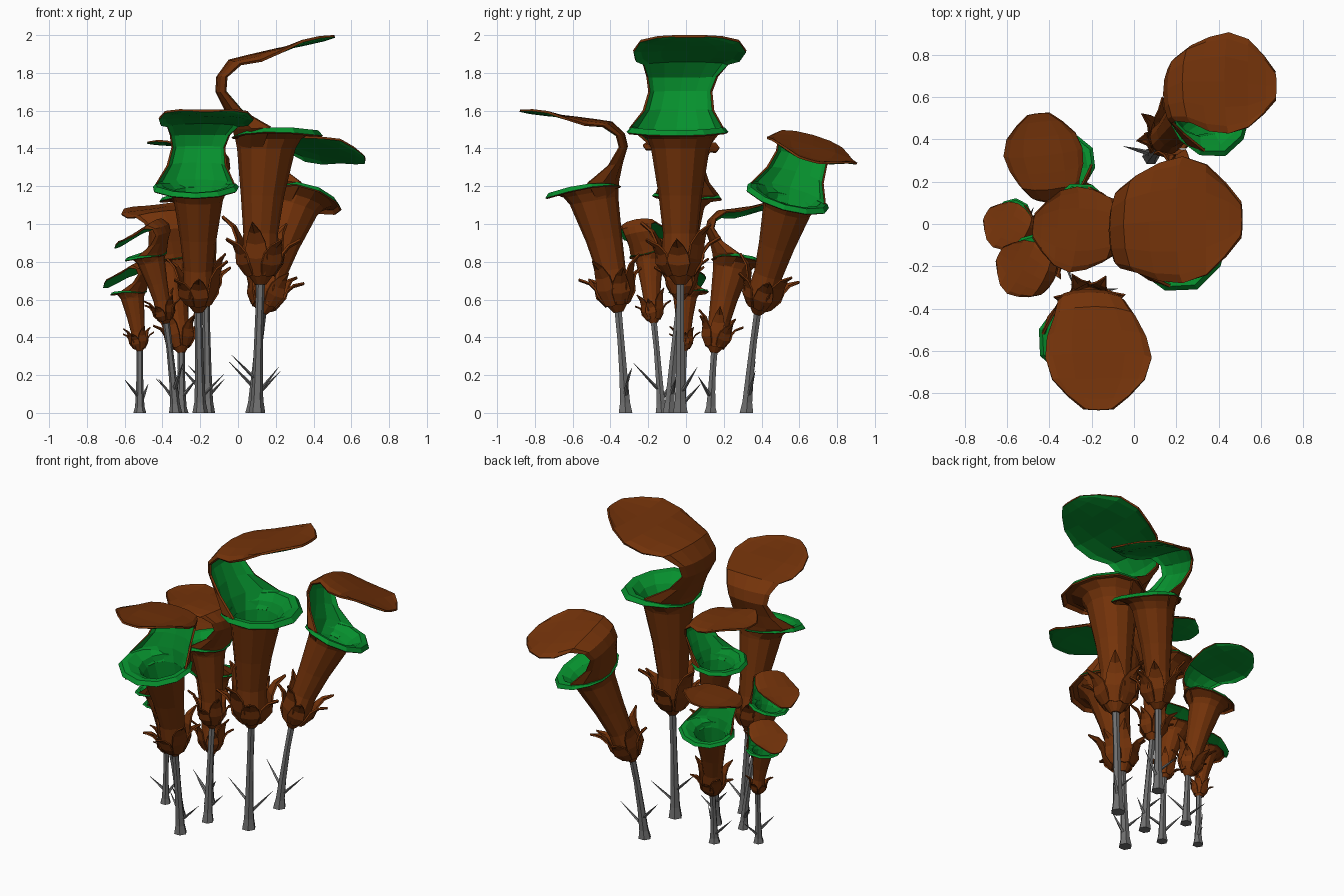
import bpy, random
from math import sin, cos, pi, radians
from mathutils import Matrix, Vector

random.seed(4)
if "Cube" in bpy.data.objects:
    bpy.data.objects.remove(bpy.data.objects["Cube"])


def material(name, color):
    m = bpy.data.materials.new(name)
    m.use_nodes = True
    m.diffuse_color = color
    m.node_tree.nodes["Principled BSDF"].inputs["Base Color"].default_value = color
    return m


BROWN = material("rust brown", (0.175, 0.033, 0.003, 1))
GREEN = material("leaf green", (0.002, 0.28, 0.027, 1))
GREY = material("stem grey", (0.16, 0.16, 0.16, 1))


def make(name, verts, faces, mats, matrix=None, thickness=0):
    me = bpy.data.meshes.new(name)
    me.from_pydata(verts, [], faces)
    me.update()
    for m in mats:
        me.materials.append(m)
    ob = bpy.data.objects.new(name, me)
    bpy.context.collection.objects.link(ob)
    if matrix:
        ob.matrix_world = matrix
    if thickness:
        # outer skin takes the first colour, inner skin the second
        mod = ob.modifiers.new("wall", "SOLIDIFY")
        mod.thickness = thickness
        mod.offset = -1
        mod.material_offset = len(mats) - 1
    return ob


def loft(rings, closed):
    """Join rows of points; closed rows give a tube facing outward."""
    n = len(rings[0])
    faces = []
    for i in range(len(rings) - 1):
        for j in range(n if closed else n - 1):
            k = (j + 1) % n
            q = (i * n + j, i * n + k, (i + 1) * n + k, (i + 1) * n + j)
            faces.append(q if closed else q[::-1])
    return [p for r in rings for p in r], faces


# Trumpet: centre offset, height, radius
TUBE = [(0, -.02, .03), (0, .04, .075), (0, .12, .098), (0, .25, .092),
        (.01, .45, .115), (.03, .70, .155), (.04, .75, .175)]
# Flared lip: height, extra radius
LIP = [(.78, .06), (.785, .095), (.76, .115)]
# Neck and hood: x, height, half width, forward wrap, edge droop, sideways shift
HOOD = [(-.12, .70, .145, .13, 0, 0), (-.15, .80, .25, .20, -.01, -.02),
        (-.19, .90, .19, .09, 0, -.01), (-.24, 1.00, .17, .05, 0, 0),
        (-.235, 1.08, .19, .05, 0, .01), (-.17, 1.17, .23, .06, .02, .03),
        (-.05, 1.20, .28, .05, .03, .04), (.08, 1.23, .30, .03, .01, .05),
        (.22, 1.255, .26, 0, -.02, .05), (.33, 1.28, .17, -.02, -.015, .05),
        (.39, 1.30, .08, -.01, 0, .05)]


def trumpet(name, matrix, sides=12):
    rings = []
    angles = [2 * pi * j / sides for j in range(sides)]
    for x, z, r in TUBE:
        rings.append([(x + r * cos(a), r * sin(a), z) for a in angles])
    for z, extra in LIP:
        ring = []
        for a in angles:
            f = min(1, max(0, .75 + .75 * cos(a)))      # no flare at the back
            r = .175 + extra * f
            lift = .06 * (1 - cos(a)) / 2 * f
            ring.append((.03 + r * cos(a), r * sin(a) - .02 * f,
                         .75 + (z - .75) * f + lift))
        rings.append(ring)
    verts, faces = loft(rings, True)
    faces.append(tuple(reversed(range(sides))))
    make(name + "_trumpet", verts, faces, [BROWN, GREEN], matrix, .012)


def hood(name, matrix, droop, across=6):
    rows = []
    for x, z, hw, wrap, edge, shift in HOOD:
        row = []
        for j in range(across + 1):
            a = (j / across * 2 - 1) * pi / 2
            px = x + wrap * (1 - cos(a))
            pz = z - edge * (1 - cos(a))
            if z > 1.1:
                pz -= droop * max(0, px + .17)
            row.append((px, shift + hw * sin(a), pz))
        rows.append(row)
    verts, faces = loft(rows, False)
    make(name + "_hood", verts, faces, [BROWN, GREEN], matrix, .014)


def calyx(name, matrix):
    """Pointed leaves that hug the base and curl outward at the tip."""
    verts, faces = [], []
    count = 7
    for i in range(count):
        a = 2 * pi * (i + random.uniform(-.2, .2)) / count
        tall = (1.0 if i % 2 else .72) * random.uniform(.9, 1.1)
        shape = [(.075, .02, .04), (.115, .12 * tall, .062),
                 (.125, .2 * tall, .052), (.155, .26 * tall, .032),
                 (.215, .31 * tall, .003)]
        rows = []
        for r, z, w in shape:
            rows.append([(r * cos(a) - t * w * sin(a), r * sin(a) + t * w * cos(a),
                          z + .01 * abs(t)) for t in (-1, 0, 1)])
        v, f = loft(rows, False)
        faces += [tuple(k + len(verts) for k in reversed(q)) for q in f]
        verts += v
    make(name + "_calyx", verts, faces, [BROWN], matrix, .012)


def stem(name, foot, top, size):
    """Bent stem with a flared foot and a few upright thorns."""
    foot = Vector((*foot, 0))
    top = Vector(top)

    def at(t):
        bend = foot.lerp(top, t)
        side = (top - foot) * (.35 * t * (t - 1))
        return Vector((bend.x + side.x, bend.y + side.y, bend.z))

    def ring(c, r, n):
        return [(c.x + r * cos(2 * pi * j / n), c.y + r * sin(2 * pi * j / n), c.z)
                for j in range(n)]

    thick = .016 + .010 * size
    widths = [(0, 1.7), (.1, 1.25), (.35, 1), (.7, .85), (1.03, .9)]
    verts, faces = loft([ring(at(t), thick * w, 6) for t, w in widths], True)
    faces.append(tuple(reversed(range(6))))
    turn = random.uniform(0, pi)
    for k in range(2):
        c = at(.14 + .1 * k)
        a = turn + k * 2.6
        reach = random.uniform(.09, .15)
        tip = c + Vector((cos(a) * reach, sin(a) * reach, reach))
        v, f = loft([ring(c, .014, 4), ring(c.lerp(tip, .5), .009, 4),
                     ring(tip, .001, 4)], True)
        faces += [tuple(i + len(verts) for i in q) for q in f]
        verts += v
    make(name + "_stem", verts, faces, [GREY])


# name, foot, trumpet base, size, facing, forward lean, left lean, hood droop
PLANTS = [
    ("tall", (.10, -.03), (.12, -.03, .70), 1.0, 0, 0, 0, 0),
    ("back", (.08, .32), (.13, .38, .54), .83, 0, 14, 16, .27),
    ("front", (-.20, -.32), (-.21, -.36, .55), .84, -90, 10, 0, -.08),
    ("middle", (-.16, -.09), (-.17, -.03, .61), .68, 175, 3, -2, .12),
    ("rear_side", (-.30, .13), (-.30, .15, .33), .63, 96, 10, 6, -.04),
    ("small_side", (-.52, -.02), (-.52, -.01, .33), .40, 150, 5, 3, .75),
    ("small_front", (-.33, -.13), (-.38, -.17, .48), .47, 152, 8, 10, .65),
]

for name, foot, base, size, yaw, pitch, roll, droop in PLANTS:
    m = (Matrix.Translation(base) @ Matrix.Rotation(radians(yaw), 4, 'Z')
         @ Matrix.Rotation(radians(-roll), 4, 'X')
         @ Matrix.Rotation(radians(pitch), 4, 'Y') @ Matrix.Scale(size, 4))
    trumpet(name, m)
    hood(name, m, droop)
    calyx(name, m)
    stem(name, foot, base, size)
